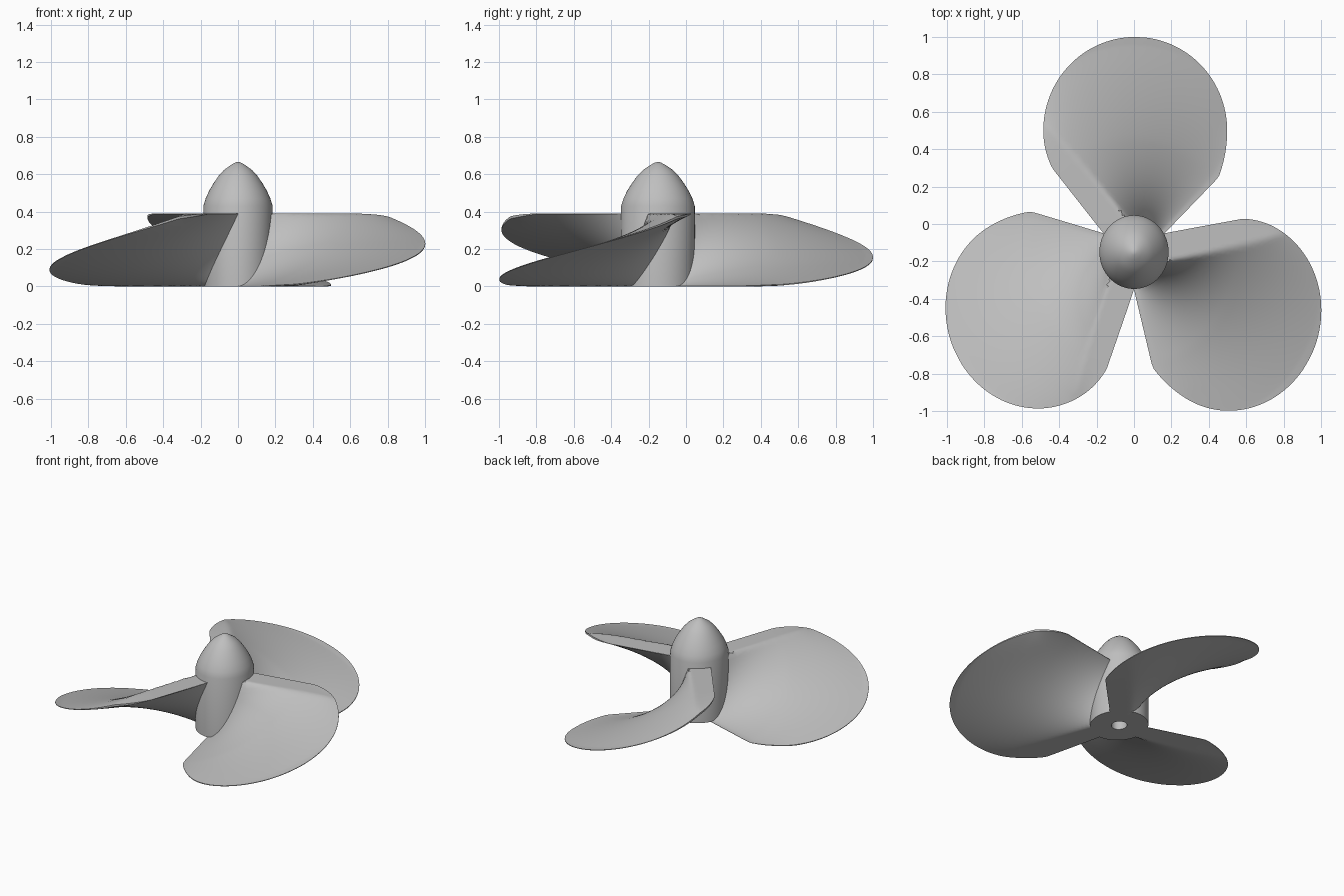
import bpy, bmesh, math

cube = bpy.data.objects.get("Cube")
if cube:
    bpy.data.objects.remove(cube, do_unlink=True)

HUB_Y = -0.15       # hub axis position
OVAL = 0.94         # plan width relative to plan depth
TOP = 0.39          # blades run from z = 0 up to this flat height
TIP = 1.15          # blade tip radius
ROOT = 0.2          # radius of the blade root
SHOULDER = 0.6      # radius where the root meets the rounded rim
RINGS, STEPS = 56, 48

# Blade angles (degrees) at root, shoulder and tip where each face
# leaves the bottom plane and where it reaches the top plane
UPPER_START, UPPER_END = (-60, -50.5, -43), (15, 33, 41)
LOWER_START, LOWER_END = (-17, -34, -43), (60, 46.5, 41)

metal = bpy.data.materials.new("light_grey_metal")
metal.use_nodes = True
metal.diffuse_color = (0.52, 0.52, 0.52, 1)
bsdf = next(n for n in metal.node_tree.nodes if n.type == "BSDF_PRINCIPLED")
bsdf.inputs["Base Color"].default_value = (0.52, 0.52, 0.52, 1)


def finish(bm, name):
    bmesh.ops.remove_doubles(bm, verts=bm.verts, dist=0.0002)
    bmesh.ops.recalc_face_normals(bm, faces=bm.faces)
    mesh = bpy.data.meshes.new(name)
    bm.to_mesh(mesh)
    bm.free()
    mesh.materials.append(metal)
    obj = bpy.data.objects.new(name, mesh)
    obj.location.y = HUB_Y
    bpy.context.collection.objects.link(obj)
    bpy.ops.object.select_all(action="DESELECT")
    obj.select_set(True)
    bpy.context.view_layer.objects.active = obj
    bpy.ops.object.shade_smooth_by_angle(angle=math.radians(35))


def clamp(value):
    return min(1, max(0, value))


# Rounded blade rim (1 = on the rim), fuller on the low side
def outline(r, phi):
    u, v = -r * math.sin(phi) - 0.007, r * math.cos(phi) - 0.65
    inner = 0.465 if phi > 0 else 0.59
    return math.hypot(u / 0.523, v / (0.5 if v > 0 else inner))


def rim_angle(r, side):
    if r < SHOULDER:
        return side * math.pi / 2
    lo, hi = 0.0, 1.4
    for _ in range(30):
        mid = (lo + hi) / 2
        if outline(r, side * mid) < 1:
            lo = mid
        else:
            hi = mid
    return side * lo


# 1 at the root, 0 at the shoulder; straight edges in plan
def root_weight(r):
    return max(0, (1 / r - 1 / SHOULDER) / (1 / ROOT - 1 / SHOULDER))


def angle_at(r, stops):
    root, shoulder, tip = stops
    outer = clamp((r - SHOULDER) / (TIP - SHOULDER))
    return math.radians(shoulder + (root - shoulder) * root_weight(r)
                        + (tip - shoulder) * outer)


# Height of a blade face, curving up from the bottom plane
def height(r, phi, start, end, power):
    a, b = angle_at(r, start), angle_at(r, end)
    return TOP * clamp((phi - a) / (b - a)) ** power


def make_blade(name, turn):
    bm = bmesh.new()
    tops, bottoms = [], []
    for i in range(RINGS + 1):
        r = 0.15 + (TIP - 0.151) * math.sin(i / RINGS * math.pi / 2)
        a = max(rim_angle(r, -1), angle_at(r, UPPER_START))
        b = min(rim_angle(r, 1), angle_at(r, LOWER_END))
        thinning = 0.7 * clamp((r - SHOULDER) / 0.25)
        top_row, bottom_row = [], []
        for j in range(STEPS + 1):
            # samples gather towards both edges
            phi = a + (b - a) * (1 - math.cos(math.pi * j / STEPS)) / 2
            angle = phi + turn + math.pi / 2
            x, y = OVAL * r * math.cos(angle), r * math.sin(angle)
            roof = height(r, phi, UPPER_START, UPPER_END,
                          1.37 + 0.43 * clamp(root_weight(r)))
            base = height(r, phi, LOWER_START, LOWER_END, 1.37)
            middle = (roof + base) / 2
            half = (roof - base) / 2
            half *= 1 - thinning * min(1, outline(r, phi)) ** 8
            half = max(half, 0.002)
            top_row.append(bm.verts.new((x, y, min(TOP, middle + half))))
            bottom_row.append(bm.verts.new((x, y, max(0, middle - half))))
        tops.append(top_row)
        bottoms.append(bottom_row)
    loops = []
    for rows in (tops, bottoms):
        for p, q in zip(rows, rows[1:]):
            for j in range(STEPS):
                bm.faces.new((p[j], p[j + 1], q[j + 1], q[j]))
        loops.append(rows[0] + [row[-1] for row in rows[1:]]
                     + rows[-1][-2::-1] + [row[0] for row in rows[-2:0:-1]])
    # edge wall joining the two faces
    top, bottom = loops
    for k in range(len(top)):
        n = (k + 1) % len(top)
        bm.faces.new((top[k], top[n], bottom[n], bottom[k]))
    finish(bm, name)


for index, name in enumerate(("rear_blade", "right_blade", "left_blade")):
    make_blade(name, index * math.tau / 3)

# Oval hub with pointed nose cap and a shaft bore underneath
profile = [(0, 0.36), (0.053, 0.36), (0.053, 0), (0.197, 0), (0.197, 0.43),
           (0.184, 0.47), (0.165, 0.51), (0.14, 0.55), (0.111, 0.59),
           (0.08, 0.622), (0.042, 0.648), (0.016, 0.662), (0, 0.665)]
bm = bmesh.new()
points = [bm.verts.new((r, 0, z)) for r, z in profile]
edges = [bm.edges.new(pair) for pair in zip(points, points[1:])]
bmesh.ops.spin(bm, geom=points + edges, cent=(0, 0, 0), axis=(0, 0, 1),
               angle=math.tau, steps=64, use_merge=True)
bmesh.ops.scale(bm, vec=(OVAL, 1, 1), verts=bm.verts)
finish(bm, "hub")
